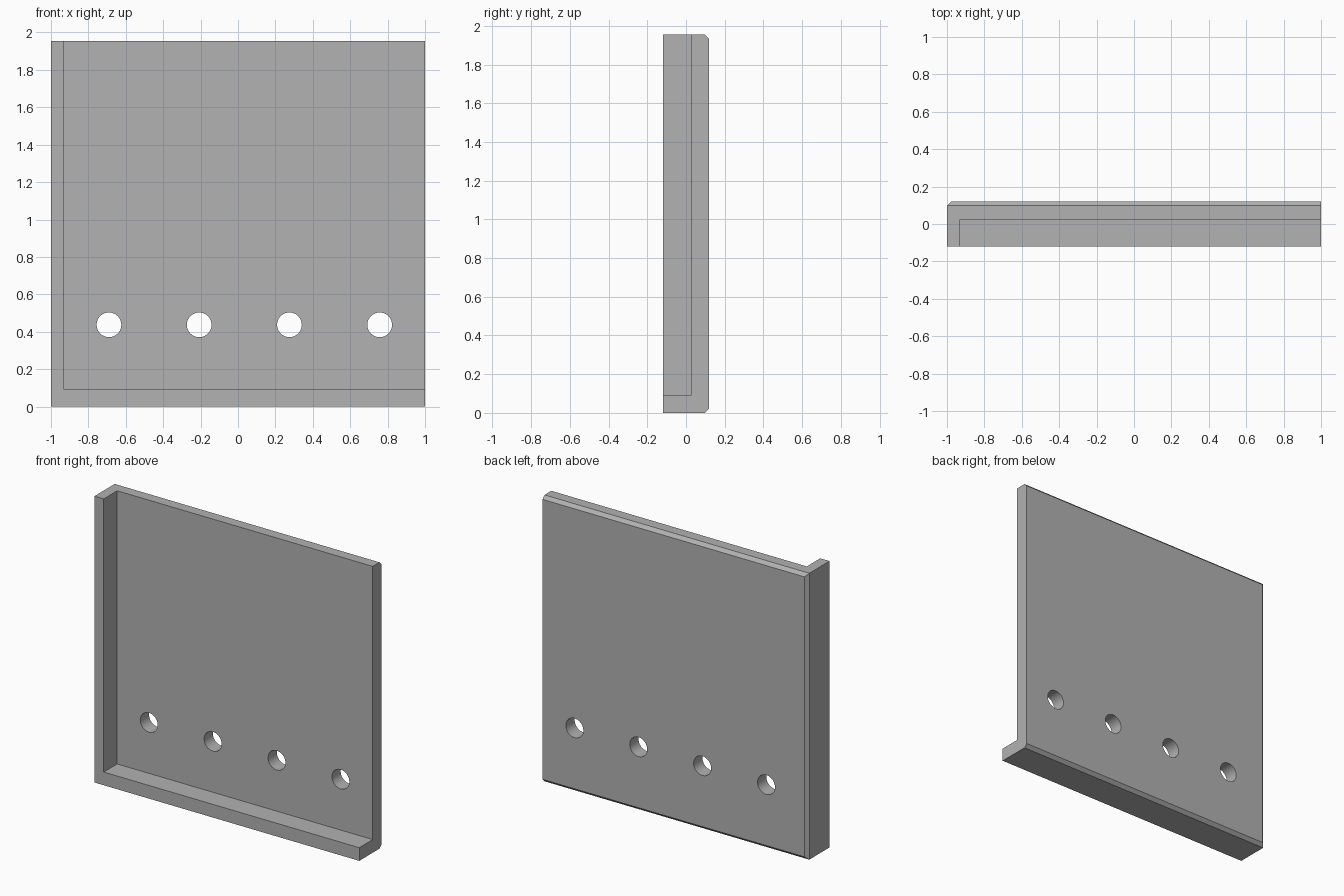
import bpy, bmesh, math
from mathutils import Matrix, Vector

if "Cube" in bpy.data.objects:
    bpy.data.objects.remove(bpy.data.objects["Cube"])

HEIGHT = 1.955
DEPTH = 0.24
BACK = DEPTH / 2
CHAMFER = 0.022

grey = bpy.data.materials.new("plain grey")
grey.use_nodes = True
colour = (0.445, 0.445, 0.445, 1)
grey.diffuse_color = colour
grey.node_tree.nodes["Principled BSDF"].inputs["Base Color"].default_value = colour


def add_object(name, bm):
    mesh = bpy.data.meshes.new(name)
    bm.to_mesh(mesh)
    bm.free()
    obj = bpy.data.objects.new(name, mesh)
    mesh.materials.append(grey)
    bpy.context.collection.objects.link(obj)
    return obj


def box(low, high):
    bm = bmesh.new()
    low, high = Vector(low), Vector(high)
    size = Matrix.Diagonal((*(high - low), 1))
    bmesh.ops.create_cube(bm, size=1, matrix=Matrix.Translation((low + high) / 2) @ size)
    return bm


def cut(target, cutter):
    mod = target.modifiers.new(cutter.name, 'BOOLEAN')
    mod.operation = 'DIFFERENCE'
    mod.solver = 'EXACT'
    mod.object = cutter
    bpy.context.view_layer.objects.active = target
    bpy.ops.object.modifier_apply(modifier=mod.name)
    bpy.data.objects.remove(cutter)


# Solid block, chamfered on the back along the top, bottom and right edges
bm = box((-1, -BACK, 0), (1, BACK, HEIGHT))
edges = [e for e in bm.edges
         if all(v.co.y > 0 for v in e.verts) and any(v.co.x < 0 for v in e.verts)]
bmesh.ops.bevel(bm, geom=edges, offset=CHAMFER, segments=1, affect='EDGES')
panel = add_object("flanged_panel", bm)

# Front recess, leaving a bottom lip and a right lip
cut(panel, add_object("recess_cutter", box((-0.93, -0.5, 0.09), (1.5, 0.025, 2.5))))

# Row of round through holes
for i in range(4):
    bm = bmesh.new()
    place = Matrix.Translation((-0.69 + i * 0.4825, 0, 0.437)) @ Matrix.Rotation(math.pi / 2, 4, 'X')
    bmesh.ops.create_cone(bm, cap_ends=True, segments=48, radius1=0.066,
                          radius2=0.066, depth=1, matrix=place)
    cut(panel, add_object("hole_cutter", bm))

# Smooth hole walls with crisp edges
bpy.ops.object.select_all(action='DESELECT')
panel.select_set(True)
bpy.context.view_layer.objects.active = panel
bpy.ops.object.shade_smooth_by_angle(angle=math.radians(30))
